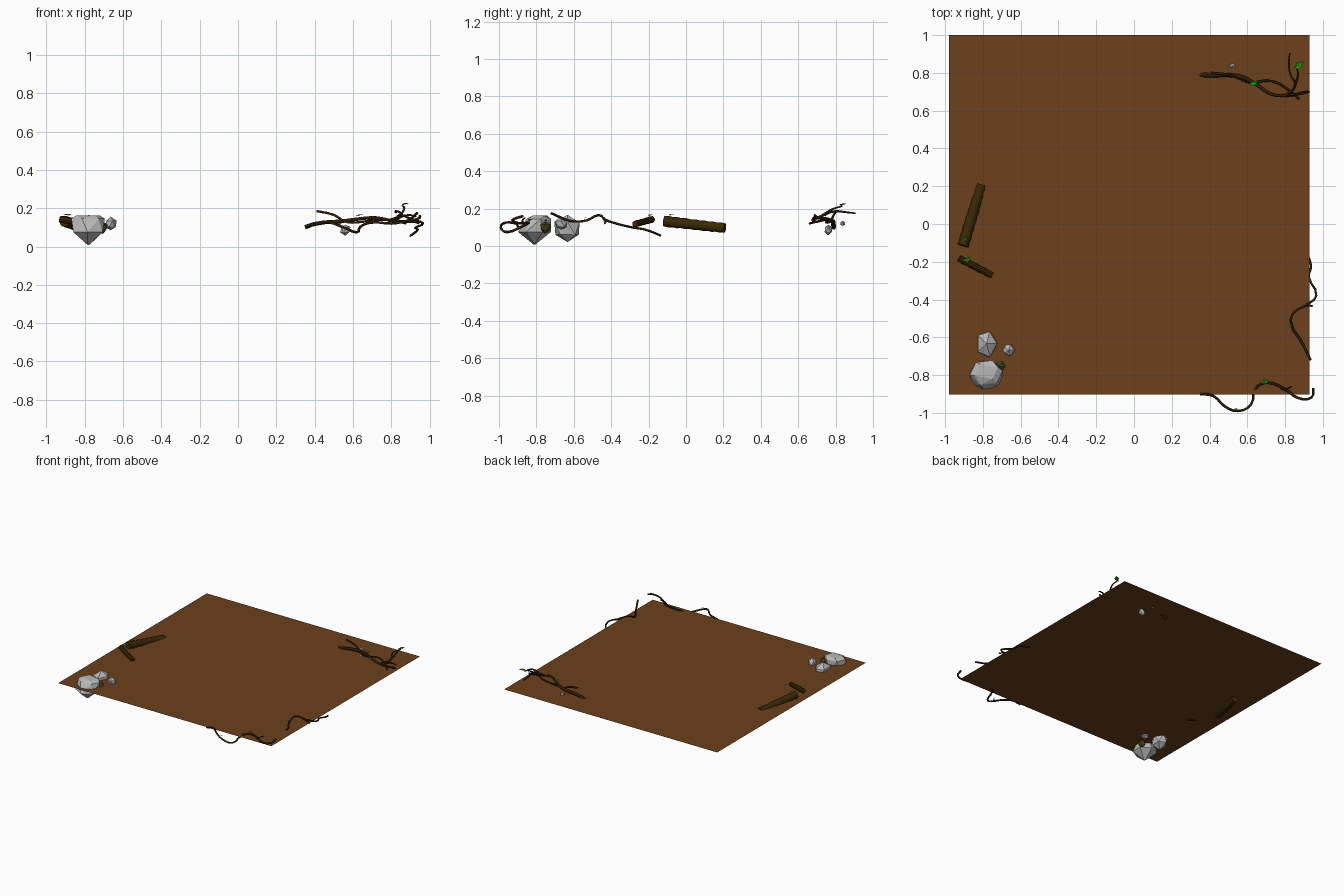
import bpy, bmesh, math, random
from mathutils import Vector, Matrix

random.seed(4)


def mat(name, rgb):
    m = bpy.data.materials.new(name)
    m.diffuse_color = (*rgb, 1)
    return m


SOIL = mat("soil brown", (0.145, 0.052, 0.011))
STONE = mat("stone grey", (0.48, 0.48, 0.48))
BARK = mat("dark bark", (0.028, 0.013, 0.002))
LOG = mat("log brown", (0.043, 0.022, 0.002))
LEAF = mat("leaf green", (0.008, 0.30, 0.004))
MOSS = mat("moss olive", (0.075, 0.065, 0.008))


def finish(bm, name, *mats, recalc=True):
    if recalc:
        bmesh.ops.recalc_face_normals(bm, faces=bm.faces[:])
    me = bpy.data.meshes.new(name)
    bm.to_mesh(me)
    bm.free()
    for m in mats:
        me.materials.append(m)
    ob = bpy.data.objects.new(name, me)
    bpy.context.collection.objects.link(ob)
    return ob


def rock(name, centre, size, m, sub=1, jitter=0.12):
    bm = bmesh.new()
    bmesh.ops.create_icosphere(bm, subdivisions=sub, radius=1)
    for v in bm.verts:
        v.co *= 1 + random.uniform(-jitter, jitter)
        v.co = Vector(c + s * k for c, s, k in zip(centre, size, v.co))
    return finish(bm, name, m)


def tube(name, pts, r0, r1, m=BARK):
    """Tapered twig through the points, as a bevelled curve turned to mesh."""
    cu = bpy.data.curves.new(name, 'CURVE')
    cu.dimensions = '3D'
    cu.bevel_depth = 1
    cu.bevel_resolution = 1
    cu.resolution_u = 3
    cu.use_fill_caps = True
    sp = cu.splines.new('BEZIER')
    sp.bezier_points.add(len(pts) - 1)
    for i, (b, p) in enumerate(zip(sp.bezier_points, pts)):
        b.co = p
        b.handle_left_type = b.handle_right_type = 'AUTO'
        b.radius = r0 + (r1 - r0) * i / (len(pts) - 1)
    cu.materials.append(m)
    ob = bpy.data.objects.new(name, cu)
    bpy.context.collection.objects.link(ob)
    bpy.ops.object.select_all(action='DESELECT')
    ob.select_set(True)
    bpy.context.view_layer.objects.active = ob
    bpy.ops.object.convert(target='MESH')


def log(name, a, b, ra, rb, sides=12, rings=14):
    """Rough-barked log: a cylinder grid with alternating ridges."""
    a, b = Vector(a), Vector(b)
    rot = (b - a).to_track_quat('Z', 'Y')
    bm = bmesh.new()
    grid = []
    for j in range(rings + 1):
        t = j / rings
        ring = []
        for i in range(sides):
            r = (ra + (rb - ra) * t) * (1 + 0.05 * (-1) ** (i + j))
            w = 2 * math.pi * i / sides
            off = Vector((r * math.cos(w), r * math.sin(w), 0))
            ring.append(bm.verts.new(a.lerp(b, t) + rot @ off))
        grid.append(ring)
    for p, q in zip(grid, grid[1:]):
        for i in range(sides):
            k = (i + 1) % sides
            bm.faces.new((p[i], p[k], q[k], q[i]))
    bm.faces.new(grid[0])
    bm.faces.new(grid[-1])
    finish(bm, name, LOG)


def leaf(name, pos, size, angle, tilt=0.25):
    """Folded diamond leaf, facing up."""
    bm = bmesh.new()
    mx = Matrix.Translation(pos) @ Matrix.Rotation(angle, 4, 'Z') @ Matrix.Rotation(-tilt, 4, 'Y')
    pts = [(0, 0, 0), (0.5, 0.26, 0.08), (1, 0, 0), (0.5, -0.26, 0.08)]
    v = [bm.verts.new(mx @ (Vector(p) * size)) for p in pts]
    bm.faces.new((v[0], v[2], v[1]))
    bm.faces.new((v[0], v[3], v[2]))
    finish(bm, name, LEAF, recalc=False)


# Ground sheet
bm = bmesh.new()
bm.faces.new([bm.verts.new(p) for p in ((-0.98, -0.902, 0.11), (0.93, -0.902, 0.11),
                                        (0.93, 1.0, 0.11), (-0.98, 1.0, 0.11))])
finish(bm, "ground_sheet", SOIL, recalc=False)

# Large boulder: hull of stacked rings ending in a point below
bm = bmesh.new()
for z, rx, ry, n, turn in ((0.162, 0.07, 0.045, 4, 0.5), (0.145, 0.088, 0.07, 6, 0.15),
                           (0.075, 0.088, 0.088, 6, 0.5), (0.008, 0.006, 0.006, 3, 0)):
    for i in range(n):
        w = turn + 2 * math.pi * i / n
        bm.verts.new((-0.782 + rx * math.cos(w), -0.81 + ry * math.sin(w) + 0.35 * max(0, z - 0.08), z))
bmesh.ops.convex_hull(bm, input=bm.verts[:])
finish(bm, "large_boulder", STONE)

# Other stones
rock("medium_boulder", (-0.78, -0.633, 0.093), (0.06, 0.078, 0.076), STONE, 1, 0.09)
rock("small_stone", (-0.664, -0.668, 0.118), (0.033, 0.034, 0.035), STONE)
rock("mossy_stone", (-0.706, -0.752, 0.10), (0.029, 0.03, 0.032), MOSS)
rock("pebble_low", (0.56, 0.762, 0.088), (0.028, 0.022, 0.029), STONE)
rock("pebble_high", (0.52, 0.838, 0.12), (0.019, 0.014, 0.015), STONE)

# Logs
log("long_log", (-0.905, -0.115, 0.132), (-0.808, 0.207, 0.096), 0.029, 0.026)
log("short_log", (-0.925, -0.182, 0.142), (-0.752, -0.272, 0.117), 0.018, 0.017, 10, 8)

# Root along the front edge
tube("front_root", [(0.35, -0.9, 0.107), (0.42, -0.91, 0.12), (0.48, -0.965, 0.125), (0.55, -0.99, 0.1),
                    (0.62, -0.955, 0.074), (0.64, -0.875, 0.105), (0.695, -0.84, 0.125), (0.8, -0.875, 0.12),
                    (0.865, -0.92, 0.13), (0.94, -0.918, 0.145), (0.95, -0.87, 0.16)], 0.007, 0.007)
tube("front_root_twig", [(0.78, -0.87, 0.12), (0.8, -0.875, 0.135), (0.835, -0.86, 0.15)], 0.006, 0.004)

# Root along the right edge
tube("right_root", [(0.935, -0.72, 0.175), (0.885, -0.62, 0.135), (0.832, -0.53, 0.137), (0.845, -0.47, 0.165),
                    (0.91, -0.43, 0.14), (0.965, -0.38, 0.122), (0.925, -0.28, 0.098),
                    (0.938, -0.22, 0.088), (0.9, -0.135, 0.056)], 0.007, 0.006)
tube("right_root_twig", [(0.89, -0.44, 0.145), (0.92, -0.43, 0.13), (0.945, -0.435, 0.12)], 0.007, 0.005)

# Fallen branch in the back right corner
tube("branch_main", [(0.35, 0.79, 0.1), (0.4, 0.788, 0.118), (0.55, 0.783, 0.133), (0.64, 0.745, 0.145),
                     (0.72, 0.69, 0.15), (0.81, 0.68, 0.135), (0.92, 0.7, 0.128)], 0.013, 0.007)
tube("branch_upper", [(0.41, 0.8, 0.185), (0.5, 0.79, 0.165), (0.56, 0.77, 0.13), (0.61, 0.75, 0.125),
                      (0.73, 0.757, 0.14), (0.83, 0.7, 0.13), (0.875, 0.66, 0.12)], 0.007, 0.006)
tube("branch_fork", [(0.8, 0.68, 0.14), (0.855, 0.735, 0.165), (0.828, 0.79, 0.185), (0.82, 0.86, 0.18),
                     (0.825, 0.905, 0.175)], 0.008, 0.004)
tube("branch_leaf_stem", [(0.85, 0.73, 0.165), (0.868, 0.79, 0.2), (0.86, 0.835, 0.212)], 0.007, 0.004)
tube("branch_side_twig", [(0.82, 0.685, 0.14), (0.89, 0.69, 0.165), (0.93, 0.7, 0.155)], 0.007, 0.004)

# Leaves and sprouts: position, size, heading
for i, (p, s, a) in enumerate([
        ((0.85, 0.825, 0.213), 0.062, 0.65), ((0.845, 0.83, 0.213), 0.05, 0.1), ((0.61, 0.745, 0.158), 0.045, -0.1),
        ((0.62, 0.735, 0.158), 0.045, 0.6), ((0.675, -0.84, 0.133), 0.042, 0.2), ((0.71, -0.84, 0.133), 0.035, 2.6),
        ((0.525, -0.985, 0.115), 0.025, 0.3), ((0.832, -0.55, 0.146), 0.025, 1.8), ((-0.9, -0.09, 0.163), 0.03, 1.0),
        ((-0.89, -0.08, 0.163), 0.03, 3.4), ((-0.885, -0.205, 0.16), 0.04, 1.2), ((-0.875, -0.195, 0.16), 0.035, 2.9),
        ((-0.715, -0.755, 0.132), 0.028, 0.5)]):
    leaf(f"leaf_{i + 1}", p, s, a)
